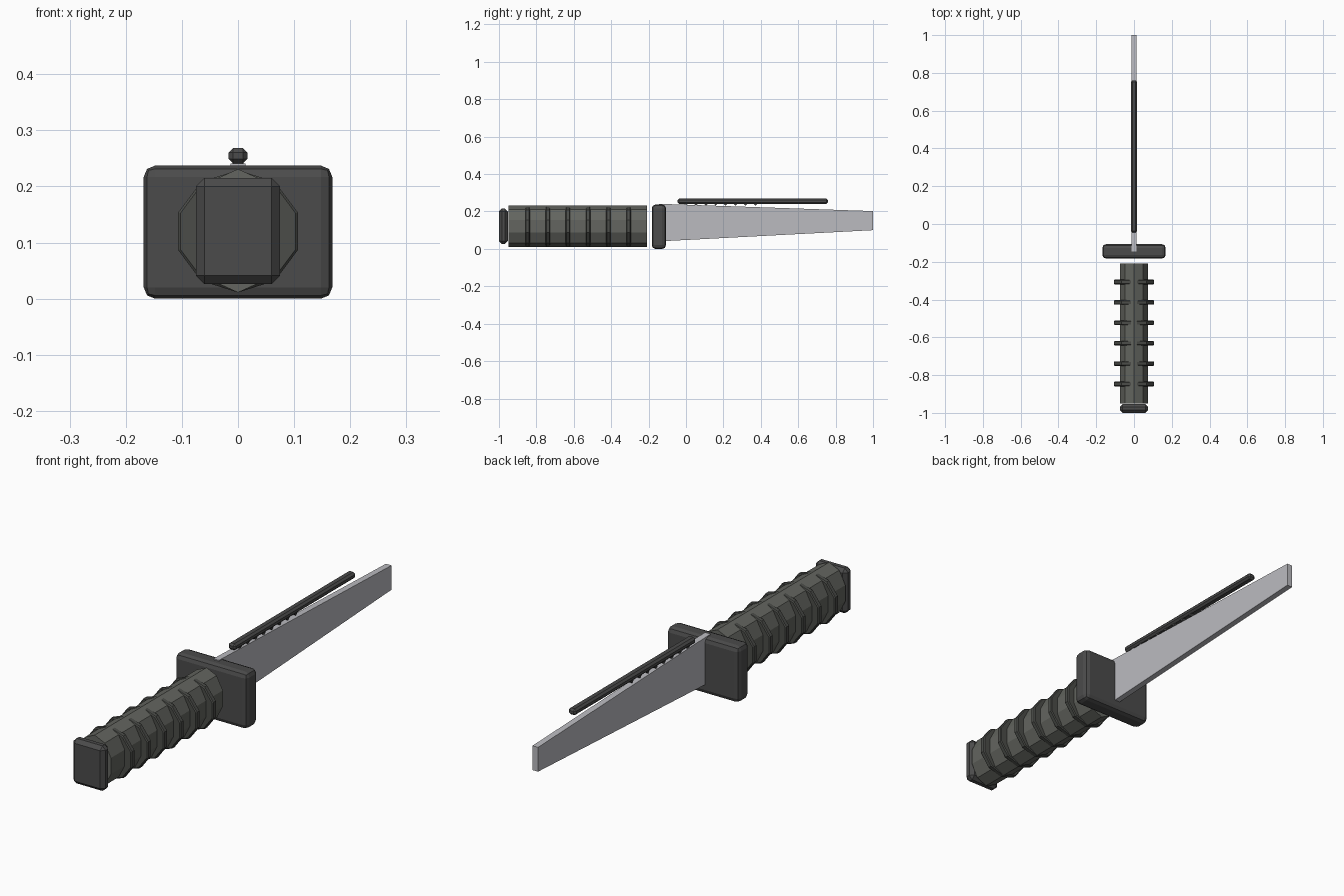
import bpy, bmesh, math
from mathutils import Matrix, Vector

if "Cube" in bpy.data.objects:
    bpy.data.objects.remove(bpy.data.objects["Cube"])


def material(name, r, g, b):
    m = bpy.data.materials.new(name)
    m.diffuse_color = (r, g, b, 1)
    m.use_nodes = True
    m.node_tree.nodes["Principled BSDF"].inputs["Base Color"].default_value = m.diffuse_color
    return m


STEEL = material("blade steel", 0.50, 0.50, 0.53)
DARK = material("dark metal", 0.07, 0.07, 0.07)
GRIP = material("grey green grip", 0.125, 0.13, 0.115)
RING = material("dark ring", 0.07, 0.073, 0.066)


def finish(name, bm, mat, bevel=0, segments=1):
    if bevel:
        bmesh.ops.bevel(bm, geom=bm.edges[:], offset=bevel, segments=segments,
                        profile=0.5, affect='EDGES', clamp_overlap=True)
    bmesh.ops.recalc_face_normals(bm, faces=bm.faces)
    me = bpy.data.meshes.new(name)
    bm.to_mesh(me)
    bm.free()
    me.materials.append(mat)
    ob = bpy.data.objects.new(name, me)
    bpy.context.collection.objects.link(ob)
    return ob


def box(name, lo, hi, mat, bevel=0, segments=1):
    lo, hi = Vector(lo), Vector(hi)
    bm = bmesh.new()
    bmesh.ops.create_cube(bm, size=1, matrix=Matrix.Translation((lo + hi) / 2)
                          @ Matrix.Diagonal((*(hi - lo), 1)))
    return finish(name, bm, mat, bevel, segments)


def decagon(name, y0, y1, rx, rz, zc, mat, bevel=0):
    """Ten-sided prism along y with one corner pointing straight up."""
    bm = bmesh.new()
    angles = [math.radians(90 + 36 * i) for i in range(10)]
    ends = [[bm.verts.new((rx * math.cos(a), y, zc + rz * math.sin(a))) for a in angles]
            for y in (y0, y1)]
    for end in ends:
        bm.faces.new(end)
    for i in range(10):
        j = (i + 1) % 10
        bm.faces.new((ends[0][i], ends[0][j], ends[1][j], ends[1][i]))
    if bevel:
        rims = [e for e in bm.edges if abs(e.verts[0].co.y - e.verts[1].co.y) < 1e-6]
        bmesh.ops.bevel(bm, geom=rims, offset=bevel, segments=1, affect='EDGES')
    return finish(name, bm, mat)


# handle: grip, rings and pommel
decagon("grip", -0.95, -0.208, 0.079, 0.11, 0.121, GRIP)
for i in range(6):
    y = -0.847 + 0.108 * i
    decagon(f"grip_ring_{i + 1}", y - 0.012, y + 0.012, 0.112, 0.109, 0.12, RING, 0.004)
box("pommel", (-0.075, -1.0, 0.026), (0.075, -0.953, 0.215), DARK, 0.015)

# guard
box("guard", (-0.168, -0.183, 0.0), (0.168, -0.107, 0.237), DARK, 0.02, 2)

# tapered blade
bm = bmesh.new()
sides = [[bm.verts.new((x, y, z)) for y, z in
          ((-0.145, 0.04), (1.0, 0.10), (1.0, 0.202), (-0.145, 0.241))]
         for x in (-0.013, 0.013)]
for s in sides:
    bm.faces.new(s)
for i in range(4):
    j = (i + 1) % 4
    bm.faces.new((sides[0][i], sides[0][j], sides[1][j], sides[1][i]))
finish("blade", bm, STEEL)

# spine rod above the blade, with small teeth beneath it
box("spine_rod", (-0.017, -0.045, 0.241), (0.017, 0.76, 0.268), DARK, 0.008)
for i in range(8):
    bm = bmesh.new()
    bmesh.ops.create_cube(bm, size=0.02, matrix=Matrix.Translation((0, 0.0 + 0.053 * i, 0.245))
                          @ Matrix.Rotation(math.radians(45), 4, 'X'))
    finish(f"spine_tooth_{i + 1}", bm, DARK)
